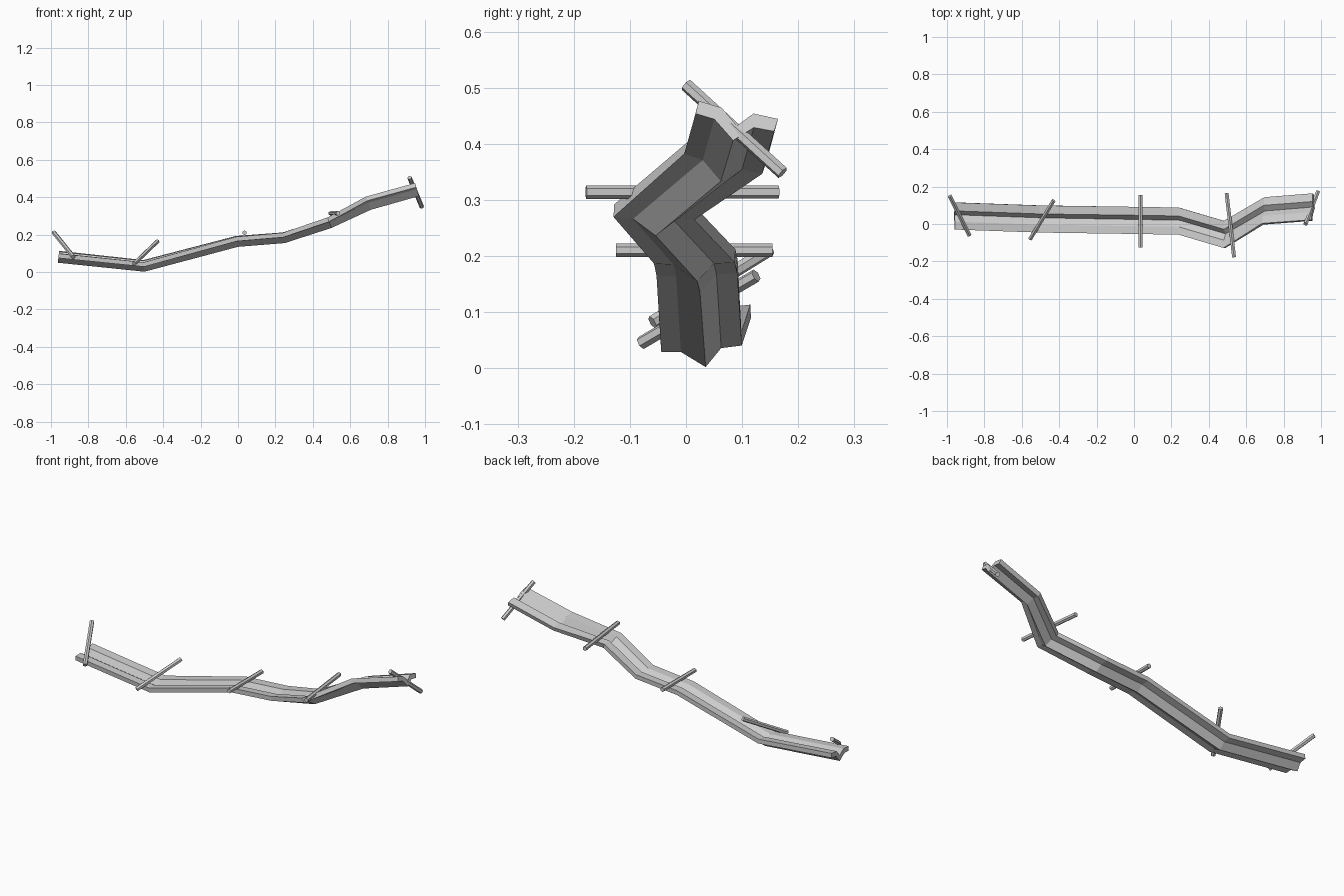
import bpy, bmesh, math
from mathutils import Vector

if "Cube" in bpy.data.objects:
    bpy.data.objects.remove(bpy.data.objects["Cube"])

# Path of the underside keel: x, y, z, roll (degrees)
PATH = [(-0.963, 0.052, 0.05, 5), (-0.5, 0.035, 0.002, 4), (0.0, 0.025, 0.135, 1),
        (0.25, 0.02, 0.155, 0), (0.5, -0.054, 0.236, -3),
        (0.71, 0.062, 0.333, -16), (0.967, 0.084, 0.406, -14)]
# Thick V section with side flanges: underside then top side
SECTION = [(-0.077, 0.032), (-0.042, 0.030), (0, 0), (0.03, 0.032), (0.067, 0.034),
           (0.068, 0.058), (0.023, 0.057), (0.0, 0.028), (-0.035, 0.054), (-0.077, 0.056)]


def sweep(name, path, section):
    bm = bmesh.new()
    rings = []
    for i, (x, y, z, roll) in enumerate(path):
        a, b = path[max(i - 1, 0)], path[min(i + 1, len(path) - 1)]
        p = math.atan2(b[2] - a[2], b[0] - a[0])
        r = math.radians(roll)
        ring = []
        for u, v in section:
            s = u * math.cos(r) - v * math.sin(r)
            h = u * math.sin(r) + v * math.cos(r)
            ring.append(bm.verts.new((x - h * math.sin(p), y + s, z + h * math.cos(p))))
        rings.append(ring)
    n = len(section)
    for a, b in zip(rings, rings[1:]):
        for j in range(n):
            k = (j + 1) % n
            bm.faces.new((a[j], a[k], b[k], b[j]))
    bm.faces.new(rings[0])
    bm.faces.new(rings[-1][::-1])
    bmesh.ops.recalc_face_normals(bm, faces=bm.faces)
    me = bpy.data.meshes.new(name)
    bm.to_mesh(me)
    bm.free()
    bpy.context.collection.objects.link(bpy.data.objects.new(name, me))


def bar(name, a, b, radius=0.012):
    a, b = Vector(a), Vector(b)
    bpy.ops.mesh.primitive_cylinder_add(vertices=6, radius=radius, depth=(b - a).length,
                                        location=(a + b) / 2)
    o = bpy.context.object
    o.name = name
    o.rotation_mode = 'QUATERNION'
    o.rotation_quaternion = (b - a).to_track_quat('Z', 'Y')


# Winding trough
sweep("trough", PATH, SECTION)

# Loose cross bars lying over the trough
BARS = [((-0.985, 0.15, 0.212), (-0.88, -0.06, 0.082)),
        ((-0.43, 0.125, 0.165), (-0.555, -0.08, 0.045)),
        ((0.035, 0.154, 0.21), (0.035, -0.125, 0.21)),
        ((0.495, 0.165, 0.314), (0.535, -0.178, 0.314)),
        ((0.917, 0.0, 0.505), (0.983, 0.172, 0.348))]
for i, (a, b) in enumerate(BARS):
    bar(f"cross_bar_{i + 1}", a, b)
